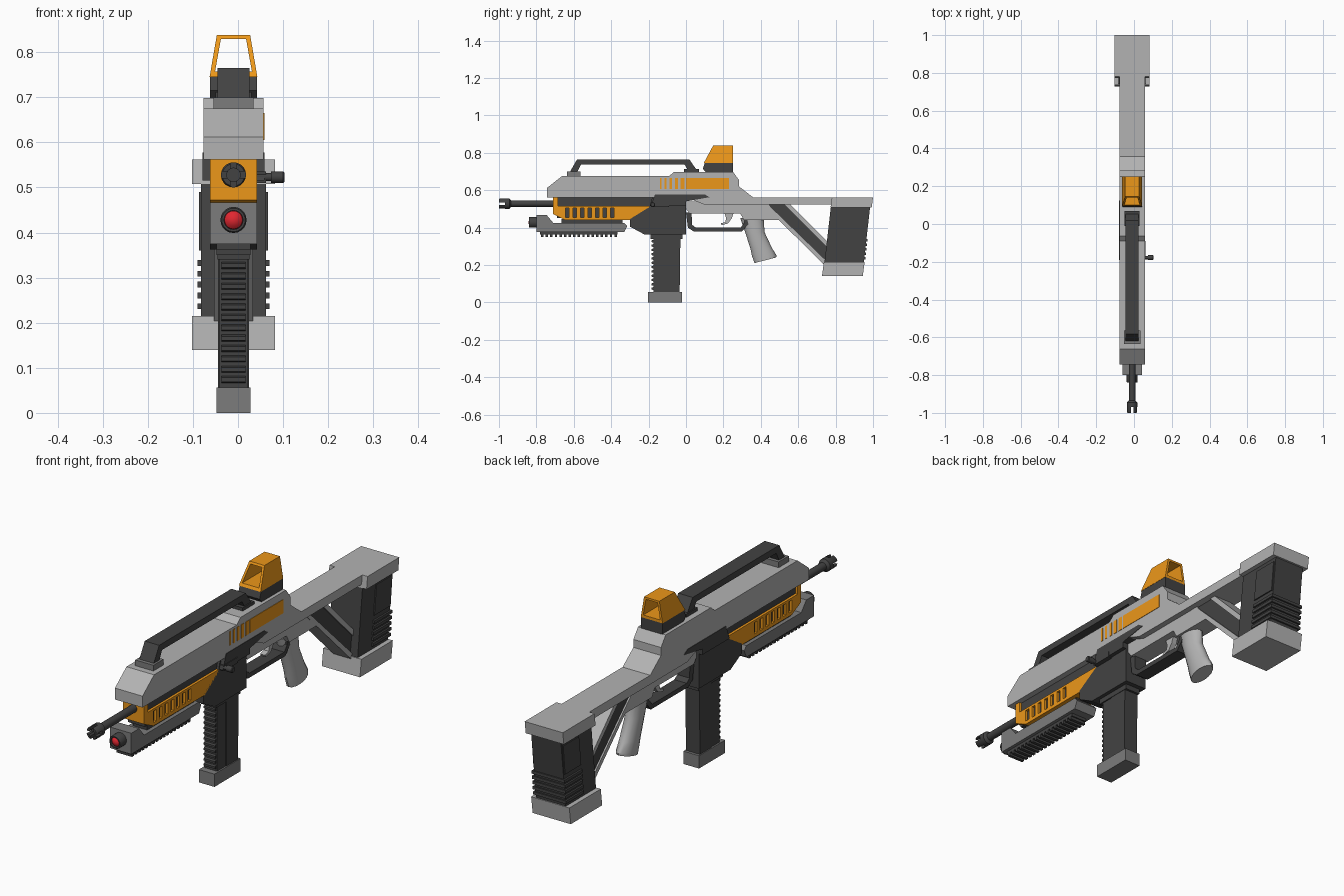
import bpy, bmesh, math
from mathutils import Vector

if "Cube" in bpy.data.objects:
    bpy.data.objects.remove(bpy.data.objects["Cube"])

CX = -0.01  # centre line of the body


def material(name, r, g, b):
    m = bpy.data.materials.new(name)
    m.diffuse_color = (r, g, b, 1)
    m.use_nodes = True
    m.node_tree.nodes["Principled BSDF"].inputs["Base Color"].default_value = m.diffuse_color
    return m


LIGHT = material("light_grey", 0.45, 0.45, 0.45)
MID = material("mid_grey", 0.2, 0.2, 0.2)
DARK = material("dark_grey", 0.055, 0.055, 0.055)
AMBER = material("amber", 0.84, 0.31, 0.01)
RED = material("red", 0.75, 0.02, 0.03)


def finish(name, bm, mat, smooth=False):
    bmesh.ops.recalc_face_normals(bm, faces=bm.faces)
    me = bpy.data.meshes.new(name)
    bm.to_mesh(me)
    bm.free()
    ob = bpy.data.objects.new(name, me)
    bpy.context.collection.objects.link(ob)
    me.materials.append(mat)
    if smooth:
        bpy.ops.object.select_all(action='DESELECT')
        ob.select_set(True)
        bpy.context.view_layer.objects.active = ob
        bpy.ops.object.shade_smooth_by_angle(angle=math.radians(35))
    return ob


def skin(bm, rings):
    """Bridge closed rings of points and cap both ends."""
    vs = [[bm.verts.new(p) for p in r] for r in rings]
    n = len(vs[0])
    for a, b in zip(vs, vs[1:]):
        for i in range(n):
            bm.faces.new((a[i], a[(i + 1) % n], b[(i + 1) % n], b[i]))
    bm.faces.new(vs[0][::-1])
    bm.faces.new(vs[-1])


def prisms(name, profiles, hw, mat, cx=CX):
    """Side profiles of (y, z[, half width]) extruded across x, in one object."""
    bm = bmesh.new()
    for pts in profiles:
        skin(bm, [[(cx + s * (p[2] if len(p) > 2 else hw), p[0], p[1]) for p in pts] for s in (-1, 1)])
    return finish(name, bm, mat)


def prism(name, pts, hw, mat, cx=CX):
    return prisms(name, [pts], hw, mat, cx)


def rect(y0, y1, z0, z1):
    return [(y0, z0), (y1, z0), (y1, z1), (y0, z1)]


def lathe(name, prof, origin, mat, axis='y', n=20):
    """Revolve (distance, radius) pairs about the y or x axis."""
    bm, rings = bmesh.new(), []
    for t, r in prof:
        ring = []
        for i in range(n):
            a = 2 * math.pi * i / n
            c, s = r * math.cos(a), r * math.sin(a)
            ring.append(Vector(origin) + Vector((c, t, s) if axis == 'y' else (t, c, s)))
        rings.append(ring)
    skin(bm, rings)
    return finish(name, bm, mat, True)


def cut(ob, cutter):
    mod = ob.modifiers.new("cut", 'BOOLEAN')
    mod.operation, mod.solver, mod.object = 'DIFFERENCE', 'EXACT', cutter
    bpy.context.view_layer.objects.active = ob
    bpy.ops.object.modifier_apply(modifier=mod.name)
    bpy.data.objects.remove(cutter)


# Upper receiver running back into the stock rail
prism("upper_receiver", [(-.743, .562), (-.743, .612), (-.663, .675), (-.09, .675), (-.064, .698), (.251, .698),
                         (.283, .655), (.283, .62), (.358, .562), (.8, .562), (.8, .522), (.1, .522), (.0, .562)],
      .067, LIGHT)
prism("lower_frame", [(0, .54), (.43, .54), (.5, .44), (.31, .44), (.29, .475), (.02, .475), (0, .5)], .042, LIGHT)

# Amber side panel and stripes, right side only
prisms("side_panel", [rect(0, .23, .605, .665)] +
       [rect(y, y + w, .605, .665) for y, w in ((-.14, .008), (-.115, .011), (-.088, .014), (-.06, .018), (-.03, .022))],
       .003, AMBER, CX + .066)

# Dark magazine housing
prism("magazine_housing", [(-.3, .405), (-.3, .445), (-.195, .51), (-.18, .565), (0, .565), (0, .362), (-.22, .362)],
      .052, DARK)
prism("housing_top_plate", [(-.19, .515), (-.165, .578), (.1, .578), (.125, .562), (.0, .54), (0, .515)], .069, DARK)
prism("magazine_lip", rect(-.19, -.02, .34, .365), .036, DARK)

# Magazine with front ribs
prism("magazine", [(-.175, .35), (-.032, .35), (-.036, .05), (-.175, .05)], .031, DARK)
prism("magazine_sleeve", [(-.115, .345), (-.03, .345), (-.034, .05), (-.115, .05)], .034, DARK)
prisms("magazine_ribs", [[(-.17, z), (-.185, z + .004), (-.185, z + .013), (-.17, z + .018)]
                         for z in (.065 + .023 * i for i in range(12))], .027, DARK)
prism("magazine_base", rect(-.203, -.022, 0, .056), .038, MID)

# Handguard: slotted amber shell around a dark core
shell = prism("handguard", [(-.71, .562), (-.71, .472), (-.645, .44), (-.29, .44), (-.195, .505), (-.195, .515),
                            (-.685, .515), (-.685, .562)], .052, AMBER)
for s in (-1, 1):
    cut(shell, prisms("slot_cutter", [rect(y, y + .02, .455, .505) for y in (-.645 + .04 * i for i in range(7))],
                      .012, AMBER, CX + s * .052))
prism("handguard_core", rect(-.69, -.18, .45, .565), .041, DARK)

# Accessory under the handguard: body, rail teeth and red lens
prism("lower_rail_spacer", rect(-.665, -.34, .42, .445), .035, DARK)
prism("lower_rail_body", [(-.8, .375), (-.8, .467), (-.745, .467), (-.71, .425), (-.33, .425), (-.315, .408),
                          (-.33, .375)], .052, MID)
prisms("lower_rail_teeth", [rect(-.78, -.365, .362, .38)] +
       [rect(y, y + .013, .35, .364) for y in (-.775 + .0245 * i for i in range(17))], .038, DARK)
lathe("lens_housing", [(-.79, .029), (-.835, .029), (-.84, .026), (-.84, .021), (-.825, .021)], (CX, 0, .428), DARK)
lathe("lens", [(-.82, .021), (-.832, .02), (-.839, .013), (-.842, .004)], (CX, 0, .428), RED)

# Barrel with notched hollow muzzle
lathe("barrel", [(-.69, .017), (-.96, .017)], (CX, 0, .528), DARK)
muzzle = lathe("muzzle", [(-.935, .017), (-.945, .028), (-.995, .028), (-1, .025), (-1, .015), (-.955, .015)],
               (CX, 0, .528), DARK)
cut(muzzle, prism("notch_cutter", rect(-1.02, -.968, .521, .535), .05, DARK))
cut(muzzle, prism("notch_cutter", rect(-1.02, -.968, .48, .58), .007, DARK))

# Charging handle on the right
lathe("charging_handle", [(.04, .009), (.073, .009), (.073, .013), (.1, .013), (.103, .01)], (0, -.178, .523),
      DARK, 'x', 12)
prism("charging_slot", rect(-.185, -.09, .51, .535), .012, DARK, CX + .06)

# Carry handle and its feet
prism("carry_handle", [(-.625, .69), (-.582, .765), (.018, .765), (.062, .7), (.015, .7), (-.008, .737),
                       (-.562, .737), (-.585, .69)], .035, DARK)
prism("handle_front_foot", rect(-.635, -.565, .67, .7), .044, MID)
prism("handle_rear_foot", rect(-.01, .07, .69, .712), .04, DARK)

# Sight: dark mount and hollow tapered hood
prism("sight_mount", [(.09, .715), (.1, .745), (.252, .745), (.252, .69), (.11, .69)], .052, DARK)
hood = prism("sight_hood", [(.095, .745, .053), (.252, .745, .053), (.252, .838, .037), (.145, .838, .037)], 0, AMBER)
cut(hood, prism("hood_cutter", [(0, .757, .041), (.4, .757, .041), (.4, .829, .028), (0, .829, .028)], 0, AMBER))

# Trigger guard and trigger
prism("trigger_guard", [(0, .48), (.01, .40), (.04, .38), (.3, .38), (.335, .42), (.335, .45), (.312, .45),
                        (.312, .425), (.292, .4), (.052, .4), (.032, .415), (.03, .48)], .03, DARK)
prism("trigger", [(.205, .48), (.215, .45), (.21, .43), (.185, .422), (.19, .412), (.225, .422), (.245, .45),
                  (.255, .48)], .012, LIGHT)

# Pistol grip lofted through oval sections given by front and back edges
bm, rings = bmesh.new(), []
for (y0, z0), (y1, z1) in (((.29, .45), (.415, .45)), ((.315, .38), (.42, .375)), ((.345, .285), (.46, .29)),
                           ((.352, .25), (.485, .25)), ((.366, .21), (.482, .24))):
    f, b = Vector((0, y0, z0)), Vector((0, y1, z1))
    rings.append([(f + b) / 2 + (b - f) / 2 * math.cos(t) + Vector((CX + .034 * math.sin(t), 0, 0))
                  for t in (2 * math.pi * i / 16 for i in range(16))])
skin(bm, rings)
finish("pistol_grip", bm, LIGHT, True)

# Diagonal strut with light edge strips
prism("stock_strut", [(.425, .53), (.525, .53), (.77, .29), (.74, .205)], .036, DARK)
prisms("strut_edges", [[(.52, .53), (.55, .53), (.775, .305), (.77, .28)],
                       [(.405, .53), (.43, .53), (.745, .225), (.74, .2)]], .043, LIGHT)

# Butt: light caps, dark pad with raised panels and ribs on both sides
prism("butt_top_cap", [(.78, .562), (1, .562), (.993, .508), (.773, .508)], .0925, LIGHT)
prism("butt_bottom_cap", [(.737, .215), (.955, .215), (.945, .14), (.727, .14)], .0925, LIGHT)
prism("butt_pad", [(.775, .515), (.985, .515), (.95, .21), (.74, .21)], .072, DARK)
prism("butt_panels", [(.865, .49), (.975, .49), (.962, .36), (.85, .36)], .077, DARK)
prisms("butt_ribs", [[(.725 + z * .11 + .085, z), (.957 + (z - .21) * .115, z), (.957 + (z - .21) * .115, z + .013),
                      (.725 + z * .11 + .085, z + .013)] for z in (.23 + .024 * i for i in range(5))], .08, DARK)
